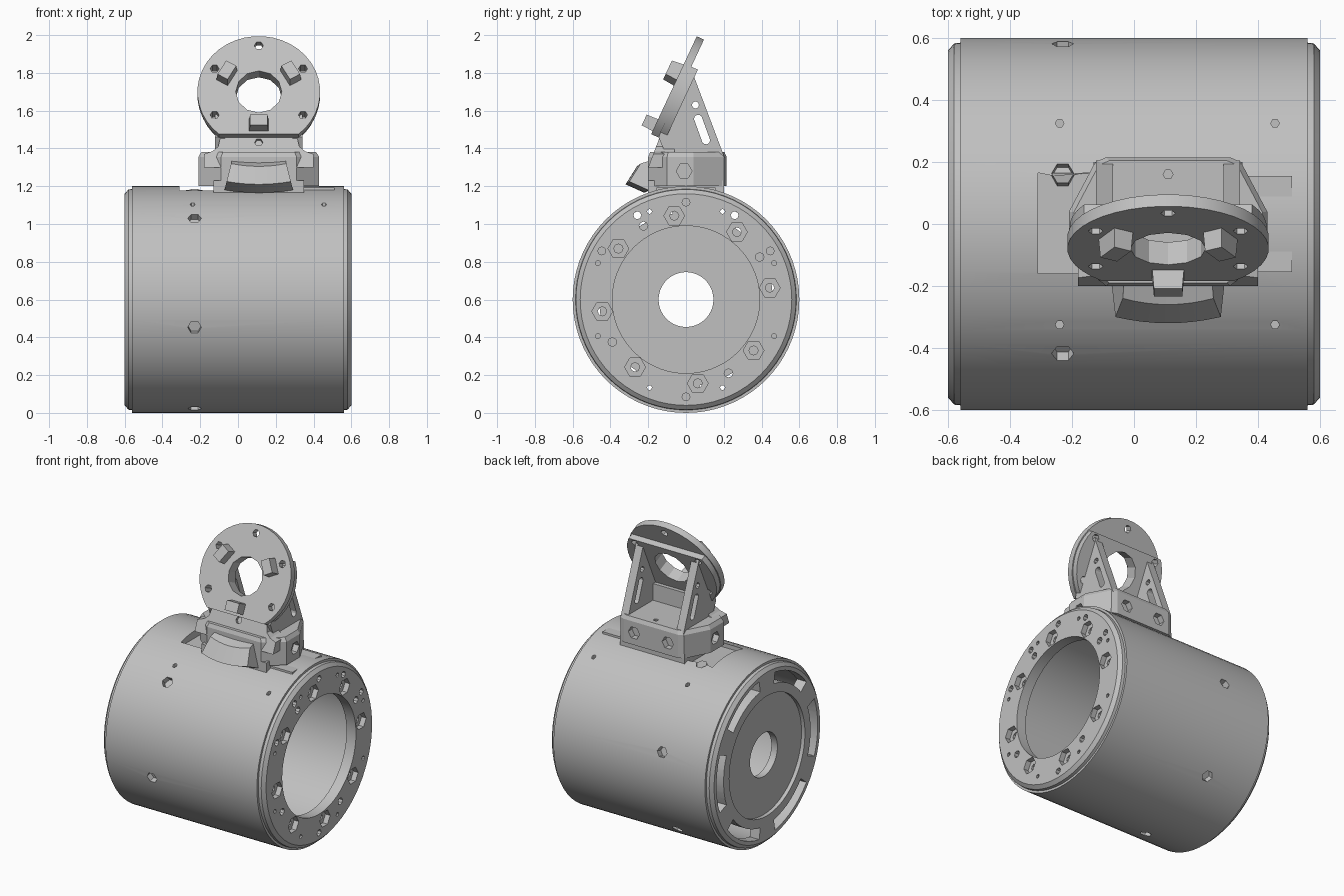
import bpy, bmesh
from math import sin, cos, pi, radians
from mathutils import Vector, Matrix

if "Cube" in bpy.data.objects:
    bpy.data.objects.remove(bpy.data.objects["Cube"])

grey = bpy.data.materials.new("plain grey")
grey.use_nodes = True
colour = (0.53, 0.53, 0.53, 1)
grey.diffuse_color = colour
grey.node_tree.nodes["Principled BSDF"].inputs["Base Color"].default_value = colour

MX = 0.11      # mount centre in x
AXIS = 0.6     # housing axis height
R = 0.6        # housing radius


def frame(origin, u, v):
    u, v = Vector(u).normalized(), Vector(v).normalized()
    m = Matrix((u, v, u.cross(v))).transposed().to_4x4()
    return Matrix.Translation(origin) @ m


def ngon(r, n, cx=0, cy=0, turn=0):
    return [(cx + r * cos(turn + 2 * pi * i / n), cy + r * sin(turn + 2 * pi * i / n)) for i in range(n)]


def polar(r, deg):
    return r * cos(radians(deg)), r * sin(radians(deg))


def rect(x0, x1, y0, y1):
    return [(x0, y0), (x1, y0), (x1, y1), (x0, y1)]


def loft(bm, loops, ring=False):
    rows = [[bm.verts.new(p) for p in loop] for loop in loops]
    n = len(rows[0])
    for a, b in zip(rows, rows[1:] + rows[:1] if ring else rows[1:]):
        for i in range(n):
            j = (i + 1) % n
            bm.faces.new((a[i], a[j], b[j], b[i]))
    if not ring:
        bm.faces.new(rows[0][::-1])
        bm.faces.new(rows[-1])


def prism(bm, pts, z0, z1, m=Matrix(), scale=1):
    area = sum(a[0] * b[1] - a[1] * b[0] for a, b in zip(pts, pts[1:] + pts[:1]))
    pts = pts if area > 0 else pts[::-1]
    loft(bm, [[m @ Vector((x * s, y * s, z)) for x, y in pts] for z, s in ((z0, 1), (z1, scale))])


def finish(bm, name):
    if bm.calc_volume(signed=True) < 0:
        bmesh.ops.reverse_faces(bm, faces=bm.faces)
    me = bpy.data.meshes.new(name)
    bm.to_mesh(me)
    bm.free()
    ob = bpy.data.objects.new(name, me)
    bpy.context.collection.objects.link(ob)
    me.materials.append(grey)
    return ob


def extent(me):
    return Vector([max(v.co[k] for v in me.vertices) - min(v.co[k] for v in me.vertices) for k in range(3)])


def cut(ob, bm):
    # Take the first solver that cuts the part and keeps its overall size
    tool = finish(bm, "cutter")
    tool.hide_render = True
    mod = ob.modifiers.new("cut", 'BOOLEAN')
    mod.operation, mod.object = 'DIFFERENCE', tool
    result = None
    for solver in ('MANIFOLD', 'EXACT', 'FLOAT'):
        mod.solver = solver
        bpy.context.view_layer.update()
        shape = ob.evaluated_get(bpy.context.evaluated_depsgraph_get())
        me = bpy.data.meshes.new_from_object(shape)
        if len(me.polygons) > len(ob.data.polygons) and (extent(me) - extent(ob.data)).length < .01:
            result = me
            break
    ob.modifiers.remove(mod)
    if result:
        ob.data = result
    bpy.data.objects.remove(tool)


def smooth(ob):
    bpy.ops.object.select_all(action='DESELECT')
    ob.select_set(True)
    bpy.context.view_layer.objects.active = ob
    bpy.ops.object.shade_smooth_by_angle(angle=radians(28))


# Hollow housing, turned around the x axis
half = [(-.575, .145), (-.575, .4), (-.6, .4), (-.6, .56), (-.58, .583), (-.56, .585), (-.56, R),
        (.56, R), (.56, .585), (.58, .583), (.6, .56), (.6, .39), (.53, .39), (.53, .54),
        (-.53, .54), (-.53, .145)]
bm = bmesh.new()
loft(bm, [[(x, r * c, AXIS + r * s) for x, r in half] for c, s in ngon(1, 72)], ring=True)
housing = finish(bm, "housing")

# Bolt pockets, end slots, radial screw pockets and the recess beside the mount
end = frame((0, 0, AXIS), (0, 1, 0), (0, 0, 1))
bm = bmesh.new()
for k in range(8):
    prism(bm, ngon(.055, 6, *polar(.448, 8 + 45 * k)), .565, .65, end)
for k in range(6):
    arc = [polar(.46, 60 * k + a) for a in range(-21, 22, 6)]
    arc += [polar(.535, 60 * k + a) for a in range(21, -22, -6)]
    prism(bm, arc, -.65, -.5, end)
    a = radians(14.2 + 60 * k)
    across = Vector((0, -sin(a), cos(a)))
    prism(bm, ngon(.036, 6), .56, .65, frame((-.23, 0, AXIS), (1, 0, 0), across))
prism(bm, rect(-.31, -.13, -.16, .165), 1.15, 1.3)
for x in (-.24, .455):
    for y in (-.325, .325):
        prism(bm, ngon(.014, 6, x, y), 1.085, 1.2)
cut(housing, bm)

# Through holes in the open end ring
bm = bmesh.new()
holes = [(.448, 8 + 45 * k, .024) for k in range(8)] + [(.45, 30 + 90 * k, .023) for k in range(4)]
holes += [(.515, a, .021) for a in (90, 270, 60, 120, 30, 150)]
holes += [(.505, 22.5 + 45 * k, .013) for k in range(8)]
for r, a, size in holes:
    prism(bm, ngon(size, 8, *polar(r, a)), .5, .65, end)
cut(housing, bm)
smooth(housing)

# Flat pad and foot on top of the housing
bm = bmesh.new()
prism(bm, rect(.35, .51, -.155, .155), 1.145, 1.193)
finish(bm, "top_pad")
bm = bmesh.new()
prism(bm, rect(-.13, .35, -.2, .2), 1.145, 1.23)
finish(bm, "mount_foot")

# Mount base with chamfered corners and screw pockets
right = [(.2, -.2), (.32, -.1), (.32, .04), (.235, .2), (.2, .215)]
outline = right + [(-x, y) for x, y in right[::-1]]
bm = bmesh.new()
loft(bm, [[(MX + x * s, y * s, z) for x, y in outline] for z, s in ((1.2, 1), (1.355, 1), (1.38, .95))])
base = finish(bm, "mount_base")
bm = bmesh.new()
for s in (-1, 1):
    prism(bm, ngon(.042, 6), -.04, .05, frame((MX + s * .125, .215, 1.28), (-1, 0, 0), (0, 0, 1)))
    prism(bm, ngon(.042, 6), -.04, .05, frame((MX + s * .32, -.01, 1.28), (0, s, 0), (0, 0, 1)))
prism(bm, ngon(.016, 6, MX, .16), 1.3, 1.45)
cut(base, bm)

# Tilted frame shared by the flange, its studs and the screw hole below it
TILT = radians(25)
tilted = frame((MX, -.08, 1.7), (1, 0, 0), (0, sin(TILT), cos(TILT)))

# Flared neck between base and flange
bm = bmesh.new()
side = [(.29, 1.3), (.29, 1.37), (.245, 1.385), (.215, 1.41), (.205, 1.45), (.208, 1.49)]
shape = side + [(-x, z) for x, z in side[::-1]]
loft(bm, [[(MX + x, -.2 + (z - 1.3) * .38 + deep * (.14 - (z - 1.3) * .4), z) for x, z in shape]
          for deep in (0, 1)])
neck = finish(bm, "neck")
bm = bmesh.new()
prism(bm, ngon(.022, 6, 0, -.272), -.07, .1, tilted)
cut(neck, bm)

# Curved front lip
bm = bmesh.new()
section = [(-.26, 1.305), (-.32, 1.21), (-.22, 1.165), (-.15, 1.2), (-.15, 1.34)]
loft(bm, [[(MX + t * (.145 + (1.31 - z) * .25), y + .02 * t * t, z + .015 * t * t) for y, z in section]
          for t in [i / 4 - 1 for i in range(9)]])
smooth(finish(bm, "front_lip"))


# Flange: a disc with a flat foot and a thicker lower backing
def chord_disc(r, low, high):
    return [(x, y) for x, y in ngon(r, 40, turn=pi / 40) if low < y < high]


for name, pts, z0, z1 in (("flange", chord_disc(.325, -.25, 1), -.042, 0),
                          ("flange_backing", chord_disc(.318, -.25, .18), -.08, -.042)):
    bm = bmesh.new()
    prism(bm, pts, z0, z1, tilted)
    plate = finish(bm, name)
    bm = bmesh.new()
    prism(bm, ngon(.122, 12), -.2, .1, tilted)
    for k in (0, 1, 2, 3, 5):
        if name == "flange" or k != 1:
            prism(bm, ngon(.024, 6, *polar(.27, 30 + 60 * k)), -.2, .1, tilted)
    cut(plate, bm)
    smooth(plate)

# Three locating studs on the flange
for k in range(3):
    bm = bmesh.new()
    turn = Matrix.Rotation(radians(30 + 120 * k), 4, 'Z') @ Matrix.Translation((.195, 0, 0))
    prism(bm, rect(-.035, .035, -.052, .052), -.01, .065, tilted @ turn, .88)
    finish(bm, "stud_%d" % (k + 1))

# Slotted triangular ribs behind the flange
for name, s in (("left_rib", 1), ("right_rib", -1)):
    bm = bmesh.new()
    m = frame((MX + s * .205, 0, 0), (0, 1, 0), (0, 0, 1))
    prism(bm, [(.035, 1.8), (.005, 1.8), (-.145, 1.46), (-.1, 1.35), (.205, 1.35)], -.027, .027, m)
    rib = finish(bm, name)
    bm = bmesh.new()
    prism(bm, ngon(.019, 8, .05, 1.63), -.1, .1, m)
    slot = [(x * .022, y * .022 + (.06 if y > 0 else -.06)) for x, y in ngon(1, 12, turn=pi / 12)]
    lean = m @ Matrix.Translation((.085, 1.5, 0)) @ Matrix.Rotation(radians(20), 4, 'Z')
    prism(bm, slot, -.1, .1, lean)
    cut(rib, bm)
